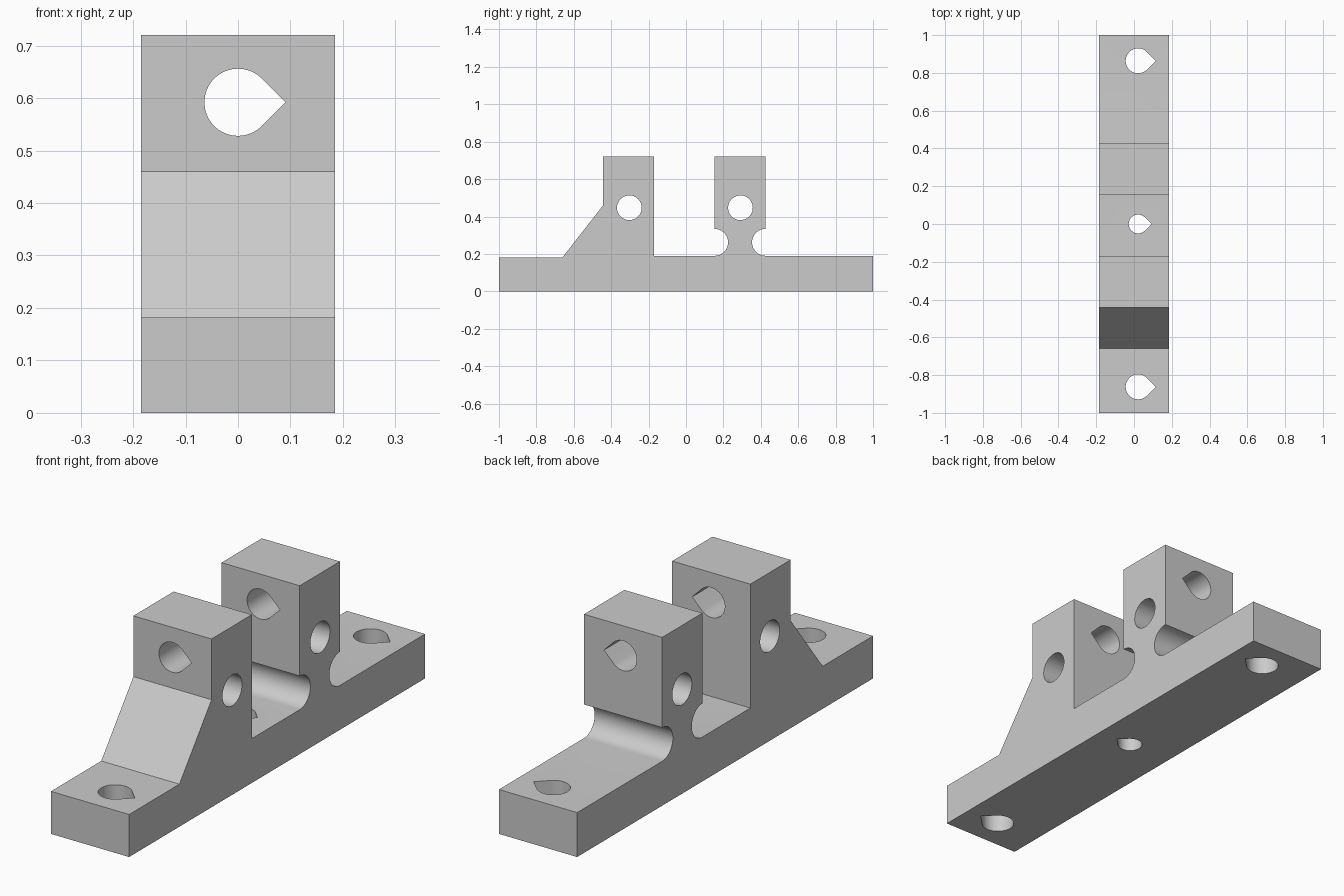
import bpy
import bmesh
from math import sin, cos, pi, sqrt
from mathutils import Vector

cube = bpy.data.objects.get("Cube")
if cube:
    bpy.data.objects.remove(cube, do_unlink=True)

# Single plain grey
grey = bpy.data.materials.new("plain grey")
grey.use_nodes = True
colour = (0.6, 0.6, 0.6, 1)
grey.diffuse_color = colour
grey.node_tree.nodes["Principled BSDF"].inputs["Base Color"].default_value = colour

HALF_WIDTH = 0.185
TOP = 0.72
DECK = 0.19


def prism(name, points, depth):
    """Extrude a closed 3D outline along the depth vector."""
    mesh = bpy.data.meshes.new(name)
    bm = bmesh.new()
    face = bm.faces.new([bm.verts.new(p) for p in points])
    result = bmesh.ops.extrude_face_region(bm, geom=[face])
    verts = [v for v in result["geom"] if isinstance(v, bmesh.types.BMVert)]
    bmesh.ops.translate(bm, verts=verts, vec=depth)
    bmesh.ops.recalc_face_normals(bm, faces=bm.faces)
    bm.to_mesh(mesh)
    bm.free()
    obj = bpy.data.objects.new(name, mesh)
    obj.data.materials.append(grey)
    bpy.context.collection.objects.link(obj)
    return obj


def arc(cy, cz, r, start, end, steps=24):
    return [(cy + r * cos(start + (end - start) * i / steps),
             cz + r * sin(start + (end - start) * i / steps))
            for i in range(steps + 1)]


def hole(name, centre, r, u, v, axis, pointed=True, length=3):
    """Through-hole cutter; a pointed one has a 45 degree tip along u."""
    if pointed:
        outline = arc(0, 0, r, pi / 4, 7 * pi / 4, 48) + [(r * sqrt(2), 0)]
    else:
        outline = arc(0, 0, r, 0, 2 * pi, 64)[:-1]
    u, v, axis = Vector(u), Vector(v), Vector(axis)
    base = Vector(centre) - axis * length / 2
    cutter = prism(name, [base + u * a + v * b for a, b in outline], axis * length)
    cutter.hide_render = True
    return cutter


# Side profile: base, sloped front post and undercut rear post
FRONT, BACK = 0.153, 0.425
notch = 0.072
profile = [(-1, 0), (1, 0), (1, DECK)]
profile += arc(BACK, DECK + notch, notch, -pi / 2, -3 * pi / 2)
profile += [(BACK, TOP), (FRONT, TOP)]
profile += arc(FRONT, DECK + notch, notch, pi / 2, -pi / 2)
profile += [(-0.171, DECK), (-0.171, TOP), (-0.443, TOP),
            (-0.443, 0.46), (-0.66, 0.182), (-1, 0.182)]
bracket = prism("clamp_bracket", [(-HALF_WIDTH, y, z) for y, z in profile],
                (2 * HALF_WIDTH, 0, 0))

X, Y, Z = (1, 0, 0), (0, 1, 0), (0, 0, 1)

# Lengthwise teardrop hole, cross holes in the posts, mounting holes in the base
cutters = [hole("lengthwise_hole", (0, 0, 0.592), 0.064, X, Z, Y)]
for y in (-0.303, 0.291):
    cutters.append(hole("cross_hole", (0, y, 0.447), 0.066, Y, Z, X, False))
for y, r in ((-0.862, 0.066), (0, 0.05), (0.864, 0.066)):
    cutters.append(hole("mounting_hole", (0.022, y, 0), r, X, Y, Z))

bpy.ops.object.select_all(action="DESELECT")
bpy.context.view_layer.objects.active = bracket
bracket.select_set(True)
for cutter in cutters:
    mod = bracket.modifiers.new("cut", "BOOLEAN")
    mod.operation = "DIFFERENCE"
    mod.solver = "EXACT"
    mod.object = cutter
    bpy.ops.object.modifier_apply(modifier=mod.name)
    bpy.data.objects.remove(cutter, do_unlink=True)

bpy.ops.object.shade_smooth_by_angle(angle=pi / 6)
